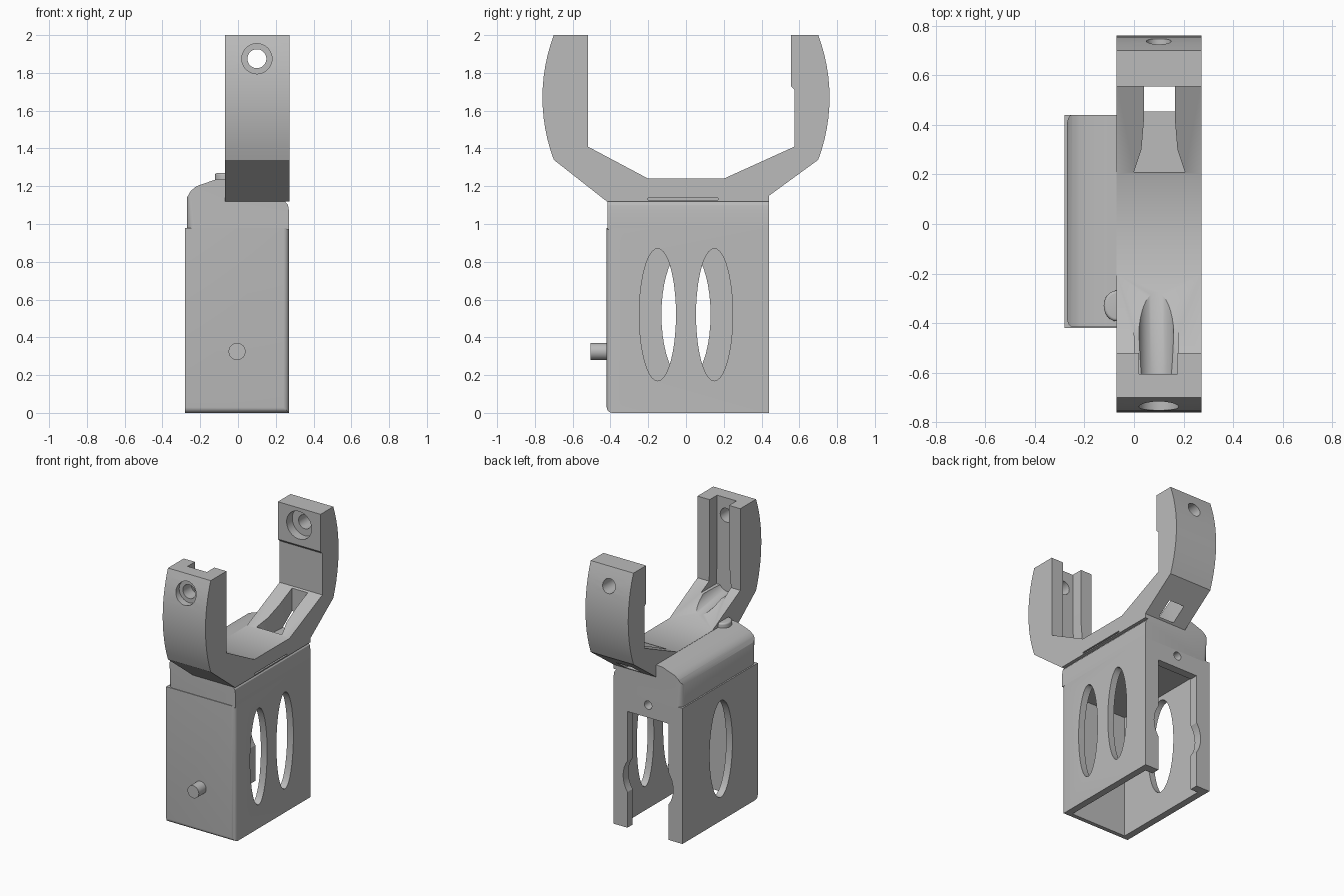
import bpy, bmesh, math
from mathutils import Vector

old = bpy.data.objects.get("Cube")
if old:
    bpy.data.objects.remove(old)

grey = bpy.data.materials.new("plain grey")
GREY = (0.5, 0.5, 0.5, 1)
grey.diffuse_color = GREY
grey.use_nodes = True
grey.node_tree.nodes["Principled BSDF"].inputs["Base Color"].default_value = GREY

# Where a 2D profile point and a depth land in space, per extrusion axis
PLACE = {
    "x": lambda p, d: Vector((d, p[0], p[1])),
    "y": lambda p, d: Vector((p[0], d, p[1])),
    "z": lambda p, d: Vector((p[0], p[1], d)),
}


def prism(name, pts, axis, a, b, lift=0, bevel=None, radius=0.03):
    """Extrude a profile from a to b; lift slopes the far end, bevel picks edges to round."""
    bm = bmesh.new()
    near = [bm.verts.new(PLACE[axis](p, a)) for p in pts]
    far = [bm.verts.new(PLACE[axis](p, b) + Vector((0, 0, lift))) for p in pts]
    bm.faces.new(near)
    bm.faces.new(far[::-1])
    for i in range(len(pts)):
        j = (i + 1) % len(pts)
        bm.faces.new((near[i], far[i], far[j], near[j]))
    if bevel:
        edges = [e for e in bm.edges if bevel(e.verts[0].co, e.verts[1].co)]
        bmesh.ops.bevel(bm, geom=edges, offset=radius, segments=5, profile=0.5, affect="EDGES")
    bmesh.ops.recalc_face_normals(bm, faces=bm.faces)
    mesh = bpy.data.meshes.new(name)
    bm.to_mesh(mesh)
    bm.free()
    mesh.materials.append(grey)
    ob = bpy.data.objects.new(name, mesh)
    bpy.context.collection.objects.link(ob)
    return ob


def rect(u0, u1, v0, v1):
    return [(u0, v0), (u1, v0), (u1, v1), (u0, v1)]


def oval(u, v, ru, rv, n=40):
    return [(u + ru * math.cos(math.tau * i / n), v + rv * math.sin(math.tau * i / n))
            for i in range(n)]


def select(ob):
    bpy.ops.object.select_all(action="DESELECT")
    ob.select_set(True)
    bpy.context.view_layer.objects.active = ob


def cut(ob, *cutters):
    for c in cutters:
        c.hide_render = True
        mod = ob.modifiers.new("cut", "BOOLEAN")
        mod.operation = "DIFFERENCE"
        mod.solver = "EXACT"
        mod.object = c
        select(ob)
        bpy.ops.object.modifier_apply(modifier=mod.name)
        bpy.data.objects.remove(c)


# Hollow housing, open at the back and underneath
housing = prism(
    "housing", rect(-0.28, 0.27, -0.42, 0.44), "z", 0, 0.98,
    bevel=lambda p, q: (p.y < -0.4 and q.y < -0.4) and
    ((p.z < 0.01 and q.z < 0.01) or (p.x > 0.2 and q.x > 0.2)))
cut(housing,
    prism("cavity", rect(-0.23, 0.22, -0.37, 0.38), "z", -0.1, 0.9),
    prism("back_opening", rect(-0.17, 0.16, -0.1, 0.84), "y", 0.3, 0.5),
    prism("back_relief", oval(-0.005, 0.37, 0.2, 0.2), "y", 0.3, 0.5),
    prism("back_pin_hole", oval(-0.005, 0.93, 0.03, 0.03), "y", 0.34, 0.5),
    prism("wide_window", oval(0, 0.52, 0.13, 0.35), "x", -0.4, -0.1),
    *[prism("side_window", oval(y, 0.52, 0.097, 0.35), "x", 0.1, 0.4) for y in (-0.15, 0.15)])

# Lid with sloped shoulder
lid_profile = [(-0.27, 0.97), (-0.27, 1.14), (-0.25, 1.175), (-0.22, 1.2), (-0.12, 1.235),
               (-0.05, 1.24), (-0.05, 1.13), (0.24, 1.13), (0.265, 1.1), (0.27, 1.07), (0.27, 0.97)]
lid = prism("lid", lid_profile, "y", -0.415, 0.44, radius=0.04,
            bevel=lambda p, q: p.x < -0.26 and q.x < -0.26 and abs(p.y - q.y) < 0.01)

# Yoke: two arms rising from a bridge
R, HALF = 0.9375, 0.36
arc = [(0.76 - R + R * math.cos(t), 1.67 + R * math.sin(t))
       for t in [HALF * (i / 6 - 1) for i in range(13)]]
yoke_profile = ([(-0.42, 1.12)] + [(-y, z) for y, z in arc] +
                [(-0.52, 2.0), (-0.52, 1.41), (-0.2, 1.24), (0.2, 1.24), (0.575, 1.41),
                 (0.575, 1.71), (0.555, 1.73), (0.555, 2.0)] +
                arc[::-1] + [(0.44, 1.15), (0.44, 1.12)])
yoke = prism("yoke", yoke_profile, "x", -0.07, 0.272)
slot_plan = [(0, 0.21), (0.03, 0.3), (0.04, 0.42), (0.04, 0.56),
             (0.165, 0.56), (0.165, 0.42), (0.175, 0.3), (0.205, 0.21)]
cut(yoke,
    prism("pivot_hole", oval(0.1, 1.875, 0.05, 0.05), "y", -1, 1),
    prism("front_counterbore", oval(0.1, 1.875, 0.08, 0.08), "y", -1, -0.7),
    prism("back_counterbore", oval(0.1, 1.875, 0.1, 0.1), "y", 0.4, 0.62),
    prism("cable_slot", [(0.02, 2.1), (0.02, 1.6), (0.0, 1.36), (0.18, 1.36),
                         (0.175, 1.6), (0.175, 2.1)], "y", -0.605, -0.4),
    prism("cable_scoop", oval(0.09, 1.40, 0.072, 0.075), "y", -0.605, -0.2, lift=-0.055),
    prism("strut_slot", slot_plan, "z", 1.16, 1.6),
    prism("side_slit", rect(-0.2, 0.17, 1.128, 1.138), "x", 0.25, 0.4))

# Locating peg on the front and small rounded button on the lid
peg = prism("front_peg", oval(-0.005, 0.325, 0.045, 0.045), "y", -0.505, -0.4)
button = prism("lid_button", oval(-0.07, -0.33, 0.052, 0.062, 24), "z", 1.2, 1.27, radius=0.012,
               bevel=lambda p, q: p.z > 1.26 and q.z > 1.26)

for part in (housing, lid, yoke, peg, button):
    select(part)
    bpy.ops.object.shade_smooth_by_angle(angle=math.radians(30))
